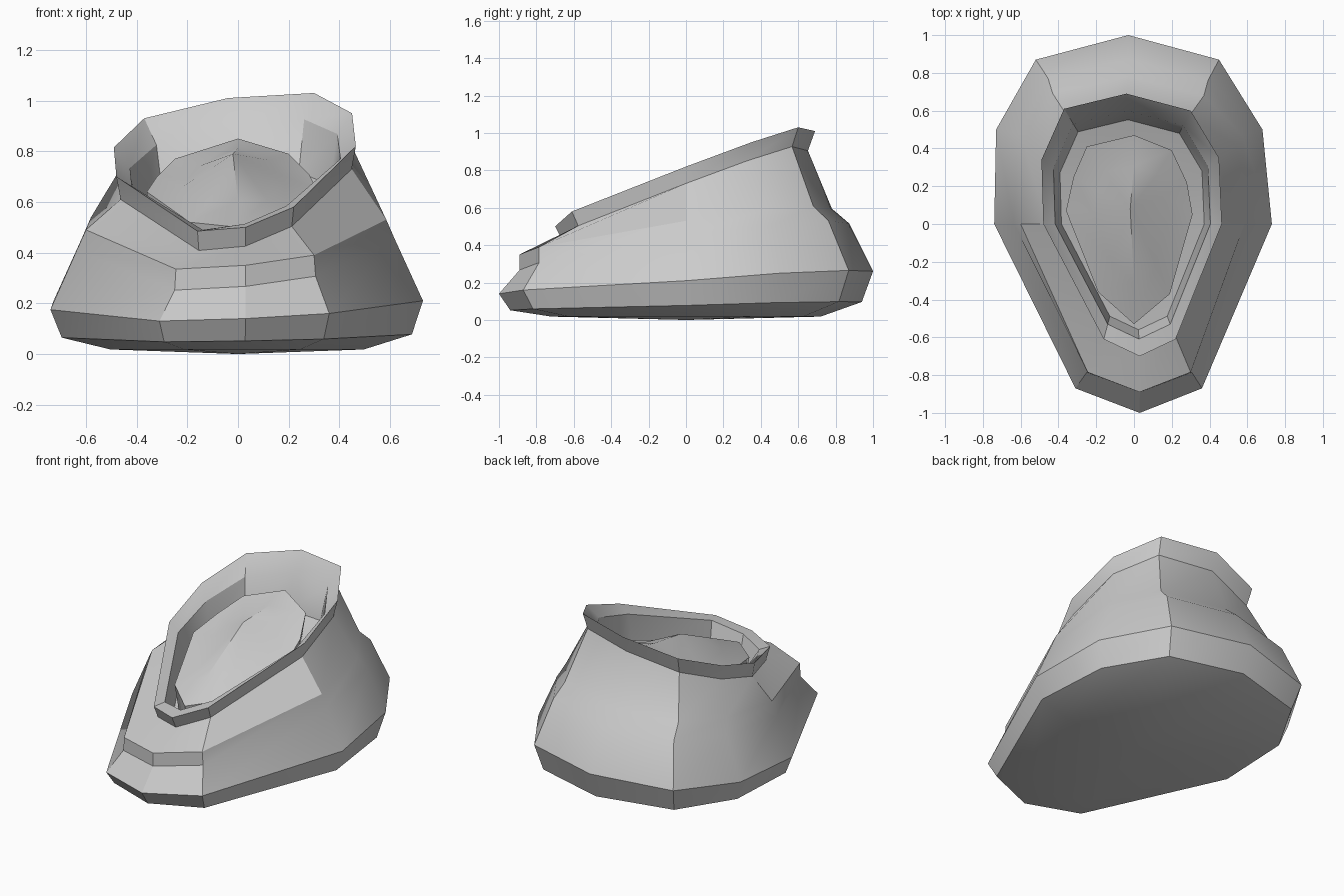
import bpy, bmesh, math
from mathutils import Vector

if "Cube" in bpy.data.objects:
    bpy.data.objects.remove(bpy.data.objects["Cube"])


def scaled(ring, sx, sy, fz, cy=0.0):
    """Copy a ring, scaled about (0, cy), with height given by fz(x, y, z)."""
    return [(x * sx, cy + (y - cy) * sy, fz(x, y, z)) for x, y, z in ring]


def loft(name, rings, bottom, top):
    """Skin rings from low to high, closing the ends with a centre point."""
    bm = bmesh.new()
    vs = [[bm.verts.new(p) for p in r] for r in rings]
    n = len(rings[0])
    for a, b in zip(vs, vs[1:]):
        for i in range(n):
            j = (i + 1) % n
            bm.faces.new((a[i], a[j], b[j], b[i]))
    for ring, tip in ((vs[0], bottom), (vs[-1], top)):
        t = bm.verts.new(tip)
        for i in range(n):
            bm.faces.new((ring[i], ring[(i + 1) % n], t))
    bmesh.ops.recalc_face_normals(bm, faces=bm.faces)
    me = bpy.data.meshes.new(name)
    bm.to_mesh(me)
    bm.free()
    ob = bpy.data.objects.new(name, me)
    bpy.context.collection.objects.link(ob)
    bpy.ops.object.select_all(action='DESELECT')
    ob.select_set(True)
    bpy.context.view_layer.objects.active = ob
    bpy.ops.object.shade_smooth_by_angle(angle=math.radians(30))
    return ob


# Widest ring of the sole, starting at the toe and going round by the right side
wide = [(.03, -1, .14), (.36, -.87, .16), (.73, 0, .21), (.68, .5, .25), (.45, .87, .265),
        (-.03, 1, .26), (-.52, .87, .235), (-.73, .5, .205), (-.74, 0, .175), (-.31, -.87, .13)]
lower = scaled(wide, .94, .94, lambda x, y, z: z * .37)
base = scaled(wide, .68, .72, lambda x, y, z: .018)

# Upper edge of the toe step, running into the heel bulge
step = [(.03, -.89, .35), (.30, -.785, .39), (.585, 0, .53), (.54, .42, .59), (.37, .68, .61),
        (-.03, .78, .595), (-.43, .69, .575), (-.58, .42, .54), (-.60, 0, .49), (-.245, -.785, .335)]
step_low = [(x * 1.02, y, z - .083) if y < -.5 else (x * 1.06, y * 1.12, z - .08)
            for x, y, z in step]

# Tilted collar with its inner lip and hollow
collar = [(.03, -.70, .50), (.22, -.61, .58), (.465, 0, .82), (.45, .35, .95), (.30, .60, 1.03),
          (-.04, .69, 1.01), (-.37, .61, .93), (-.49, .34, .815), (-.48, 0, .70), (-.16, -.61, .485)]
collar_low = scaled(collar, .965, .945, lambda x, y, z: z - .09 - .022 * y)
lip = scaled(collar, .87, .87, lambda x, y, z: z - .05 - .09 * y)
hollow = scaled(collar, .80, .80, lambda x, y, z: z - .24 - .12 * y)

loft("shoe_body", [base, lower, wide, step_low, step, collar_low, collar, lip, hollow],
     (0, 0, 0), (0, 0, .45))

# Egg-shaped filling inside the opening, higher at the back
egg = [(0, -.53, .50), (.19, -.37, .53), (.31, .05, .65), (.28, .22, .71), (.20, .39, .79),
       (0, .47, .85), (-.25, .41, .77), (-.32, .25, .70), (-.36, .07, .64), (-.19, -.36, .52)]
egg_bottom = scaled(egg, .9, .9, lambda x, y, z: z - .25)
egg_mid = scaled(egg, .6, .62, lambda x, y, z: z + .10 - .14 * (y + .5), cy=.05)
loft("inner_pad", [egg_bottom, egg, egg_mid], (0, 0, .35), (-.02, .08, .79))
